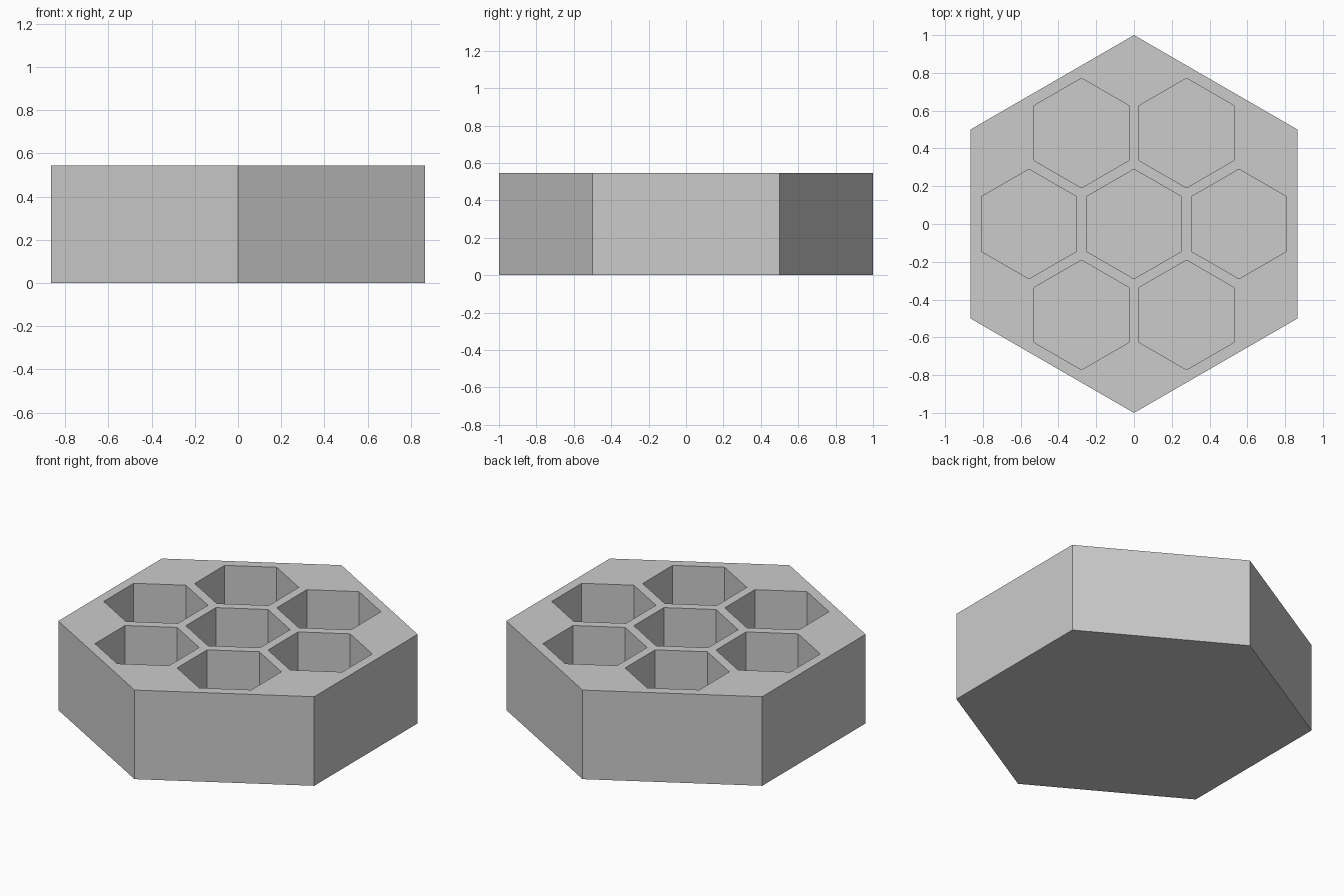
import bpy
import bmesh
from math import cos, sin, pi, sqrt
from mathutils import Vector

HEIGHT = 0.545
FLOOR = 0.055
POCKET_RADIUS = 0.29
PITCH = 0.556

cube = bpy.data.objects.get("Cube")
if cube:
    bpy.data.objects.remove(cube, do_unlink=True)

grey = bpy.data.materials.new("plain grey")
grey.use_nodes = True
colour = (0.6, 0.6, 0.6, 1)
grey.diffuse_color = colour
grey.node_tree.nodes["Principled BSDF"].inputs["Base Color"].default_value = colour


def add_hex(bm, radius, bottom, top, centre=(0, 0)):
    """Hexagonal prism with a corner pointing along y."""
    ring = [bm.verts.new((centre[0] + radius * sin(i * pi / 3),
                          centre[1] + radius * cos(i * pi / 3), bottom))
            for i in range(6)]
    base = bm.faces.new(ring)
    upper = bmesh.ops.extrude_face_region(bm, geom=[base])["geom"]
    moved = [v for v in upper if isinstance(v, bmesh.types.BMVert)]
    bmesh.ops.translate(bm, verts=moved, vec=Vector((0, 0, top - bottom)))


def make_object(name, bm):
    bmesh.ops.recalc_face_normals(bm, faces=bm.faces)
    mesh = bpy.data.meshes.new(name)
    bm.to_mesh(mesh)
    bm.free()
    mesh.materials.append(grey)
    obj = bpy.data.objects.new(name, mesh)
    bpy.context.collection.objects.link(obj)
    return obj


# Solid hexagonal block
bm = bmesh.new()
add_hex(bm, 1, 0, HEIGHT)
block = make_object("honeycomb_block", bm)

# One central pocket and a ring of six around it
bm = bmesh.new()
centres = [(0, 0)] + [(PITCH * cos(i * pi / 3), PITCH * sin(i * pi / 3))
                      for i in range(6)]
for centre in centres:
    add_hex(bm, POCKET_RADIUS, FLOOR, HEIGHT + 0.1, centre)
cutter = make_object("pocket_cutter", bm)

# Cut the pockets, then drop the cutter
cut = block.modifiers.new("pockets", "BOOLEAN")
cut.operation = "DIFFERENCE"
cut.solver = "EXACT"
cut.object = cutter
bpy.context.view_layer.objects.active = block
bpy.ops.object.modifier_apply(modifier=cut.name)
bpy.data.objects.remove(cutter, do_unlink=True)
